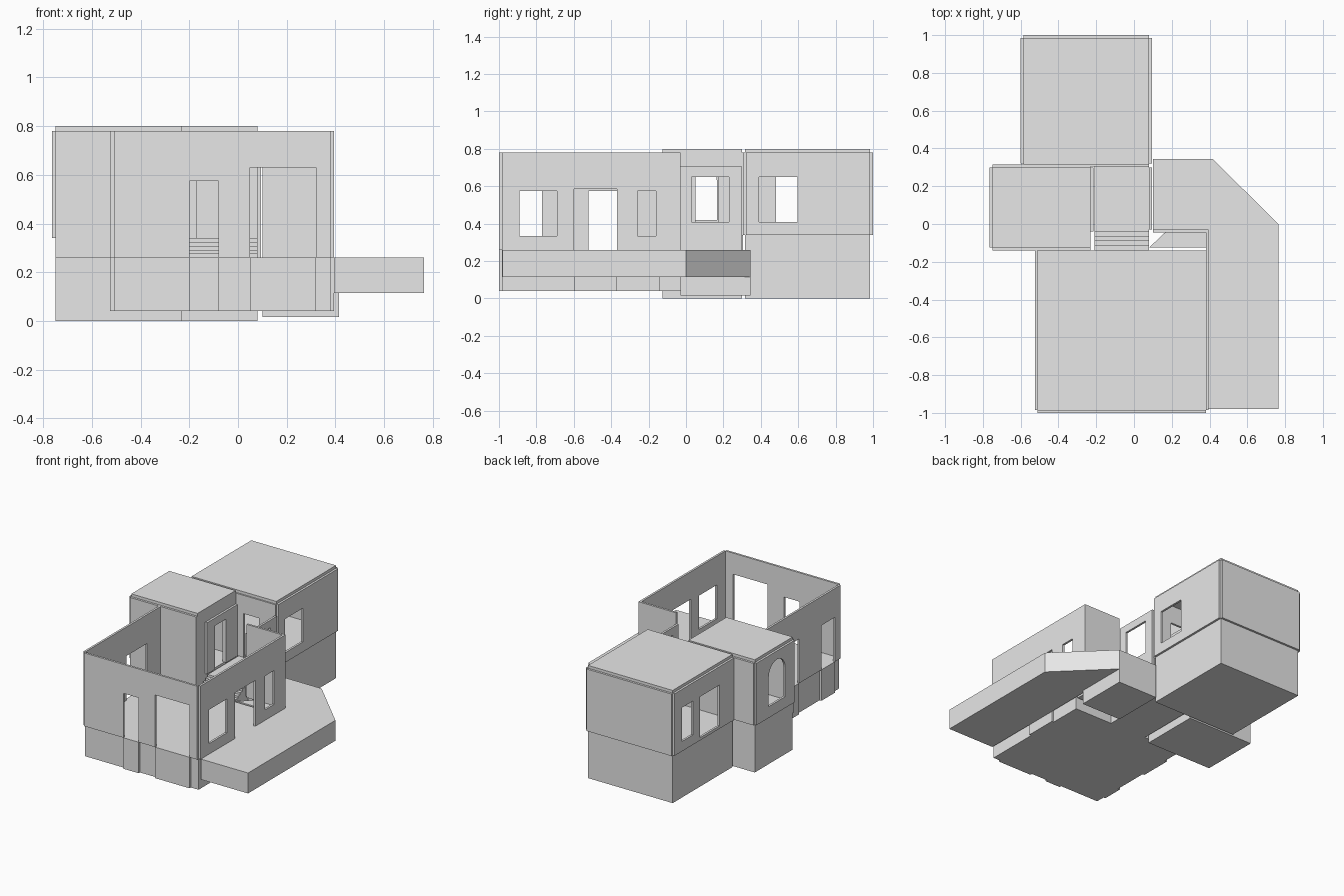
import bpy, bmesh, math
from mathutils import Vector

cube = bpy.data.objects.get("Cube")
if cube:
    bpy.data.objects.remove(cube, do_unlink=True)

plaster = bpy.data.materials.new("pale_plaster")
plaster.use_nodes = True
GREY = (0.8, 0.8, 0.8, 1)
plaster.diffuse_color = GREY
plaster.node_tree.nodes["Principled BSDF"].inputs["Base Color"].default_value = GREY

T = 0.015  # wall thickness


def finish(name, bm):
    bmesh.ops.recalc_face_normals(bm, faces=bm.faces)
    mesh = bpy.data.meshes.new(name)
    bm.to_mesh(mesh)
    bm.free()
    mesh.materials.append(plaster)
    obj = bpy.data.objects.new(name, mesh)
    bpy.context.collection.objects.link(obj)
    return obj


def thicken(bm, offset):
    res = bmesh.ops.extrude_face_region(bm, geom=bm.faces[:])
    moved = [g for g in res["geom"] if isinstance(g, bmesh.types.BMVert)]
    bmesh.ops.translate(bm, verts=moved, vec=offset)


def prism(name, points, offset):
    """Extrude a flat outline."""
    bm = bmesh.new()
    bm.faces.new([bm.verts.new(p) for p in points])
    thicken(bm, Vector(offset))
    return finish(name, bm)


def box(name, x0, x1, y0, y1, z0, z1):
    outline = [(x0, y0, z0), (x1, y0, z0), (x1, y1, z0), (x0, y1, z0)]
    return prism(name, outline, (0, 0, z1 - z0))


def wall(name, axis, pos, u0, u1, z0, z1, openings=()):
    """Thin wall at x=pos or y=pos, with (u0, u1, z0, z1) openings."""
    us = sorted({u0, u1, *[u for o in openings for u in o[:2]]})
    zs = sorted({z0, z1, *[z for o in openings for z in o[2:]]})
    bm = bmesh.new()

    def vert(u, z):
        return bm.verts.new((pos, u, z) if axis == "x" else (u, pos, z))

    grid = [[vert(u, z) for z in zs] for u in us]
    for i in range(len(us) - 1):
        for j in range(len(zs) - 1):
            cu, cz = (us[i] + us[i + 1]) / 2, (zs[j] + zs[j + 1]) / 2
            if not any(o[0] < cu < o[1] and o[2] < cz < o[3] for o in openings):
                bm.faces.new([grid[i][j], grid[i + 1][j],
                              grid[i + 1][j + 1], grid[i][j + 1]])
    bmesh.ops.delete(bm, geom=[v for v in bm.verts if not v.link_faces], context="VERTS")
    thicken(bm, Vector((T, 0, 0) if axis == "x" else (0, T, 0)))
    bmesh.ops.dissolve_limit(bm, angle_limit=0.01, verts=bm.verts[:], edges=bm.edges[:])
    return finish(name, bm)


# Front room: floor block and open-topped walls
FLOOR, TOP, UPPER = 0.26, 0.78, 0.34
front_doors = [(-0.20, -0.08, FLOOR, 0.575), (0.05, 0.32, FLOOR, 0.63)]
west_doors = [(-0.92, -0.77, FLOOR, 0.575), (-0.52, -0.29, FLOOR, 0.575)]
east_door = (-0.60, -0.37, FLOOR, 0.585)
box("front_room_base", -0.51, 0.38, -0.985, -0.14, 0.04, FLOOR)
wall("front_room_front_wall", "y", -1.0, -0.51, 0.38, FLOOR, TOP, front_doors)
wall("front_room_west_wall", "x", -0.525, -0.985, -0.14, FLOOR, TOP, west_doors)
wall("front_room_east_wall", "x", 0.38, -0.985, -0.03, FLOOR, TOP,
     [(-0.89, -0.69, 0.335, 0.575), east_door, (-0.26, -0.16, 0.335, 0.575)])
wall("front_room_north_wall", "y", -0.045, 0.10, 0.38, FLOOR, TOP)

# Thresholds that fill the doorways down to the ground
for a, b, *_ in front_doors:
    box("front_threshold", a, b, -1.0, -0.985, 0.04, FLOOR)
for a, b, *_ in west_doors:
    box("west_threshold", -0.525, -0.51, a, b, 0.04, FLOOR)
box("east_threshold", 0.38, 0.395, *east_door[:2], 0.04, FLOOR)

# Terrace with a cut corner, its deep block and the angled passage floor
terrace = [(0.395, -0.98), (0.765, -0.98), (0.765, 0), (0.415, 0.345),
           (0.10, 0.345), (0.10, -0.03), (0.395, -0.03)]
prism("terrace", [(x, y, 0.115) for x, y in terrace], (0, 0, FLOOR - 0.115))
box("terrace_deep_block", 0.10, 0.415, -0.03, 0.345, 0.015, 0.115)
passage = [(0.08, -0.125), (0.38, -0.125), (0.38, -0.03), (0.18, -0.03)]
prism("passage_floor", [(x, y, 0.115) for x, y in passage], (0, 0, FLOOR - 0.115))

# Stairs up to the landing
STEPS = 4
for i in range(STEPS):
    y = -0.14 + i * 0.025
    box("stair_step", -0.21, 0.08, y, y + 0.025, 0.04, FLOOR + (i + 1) * 0.08 / (STEPS + 1))
box("landing", -0.21, 0.08, -0.04, 0.305, 0.04, UPPER)
wall("landing_east_wall", "x", 0.08, -0.03, 0.30, FLOOR, 0.705,
     [(0.03, 0.23, 0.41, 0.65)])

# Side room: base, walls, roof
AY0, AY1, AZ0, AZ1 = -0.02, 0.165, 0.42, 0.72
box("side_room_base", -0.75, -0.23, -0.125, 0.30, 0, UPPER)
wall("side_room_south_wall", "y", -0.14, -0.75, -0.23, FLOOR, TOP)
wall("side_room_north_wall", "y", 0.30, -0.75, -0.23, UPPER, TOP)
wall("side_room_west_wall", "x", -0.765, -0.125, 0.30, UPPER, TOP, [(AY0, AY1, AZ0, AZ1)])
wall("side_room_east_wall", "x", -0.245, -0.125, 0.30, UPPER, TOP,
     [(0.05, 0.175, UPPER, 0.65)])
wall("side_room_door_surround", "x", -0.23, -0.04, 0.30, UPPER, 0.705,
     [(0.05, 0.175, UPPER, 0.65)])
box("side_room_roof", -0.75, -0.23, -0.125, 0.30, TOP, 0.80)

# Corner pieces that round the head of the arched window
radius, middle = (AY1 - AY0) / 2, (AY0 + AY1) / 2
for side in (-1, 1):
    arc = [(-0.765, middle + side * radius * math.cos(a * math.pi / 16),
            AZ1 - radius + radius * math.sin(a * math.pi / 16)) for a in range(9)]
    prism("arch_corner", [(-0.765, middle + side * radius, AZ1)] + arc, (T, 0, 0))

# Back room: base, walls, roof
box("back_room_base", -0.585, 0.08, 0.315, 0.985, 0, UPPER)
wall("back_room_south_wall", "y", 0.305, -0.585, 0.08, UPPER, TOP,
     [(-0.17, -0.05, UPPER, 0.65)])
wall("back_room_north_wall", "y", 0.985, -0.585, 0.08, UPPER, TOP)
wall("back_room_west_wall", "x", -0.60, 0.32, 0.985, UPPER, TOP,
     [(0.48, 0.70, 0.36, 0.65), (0.78, 0.90, 0.41, 0.65)])
wall("back_room_east_wall", "x", 0.08, 0.32, 0.985, UPPER, TOP,
     [(0.39, 0.595, 0.41, 0.65)])
box("back_room_roof", -0.585, 0.08, 0.315, 0.985, TOP, 0.80)
